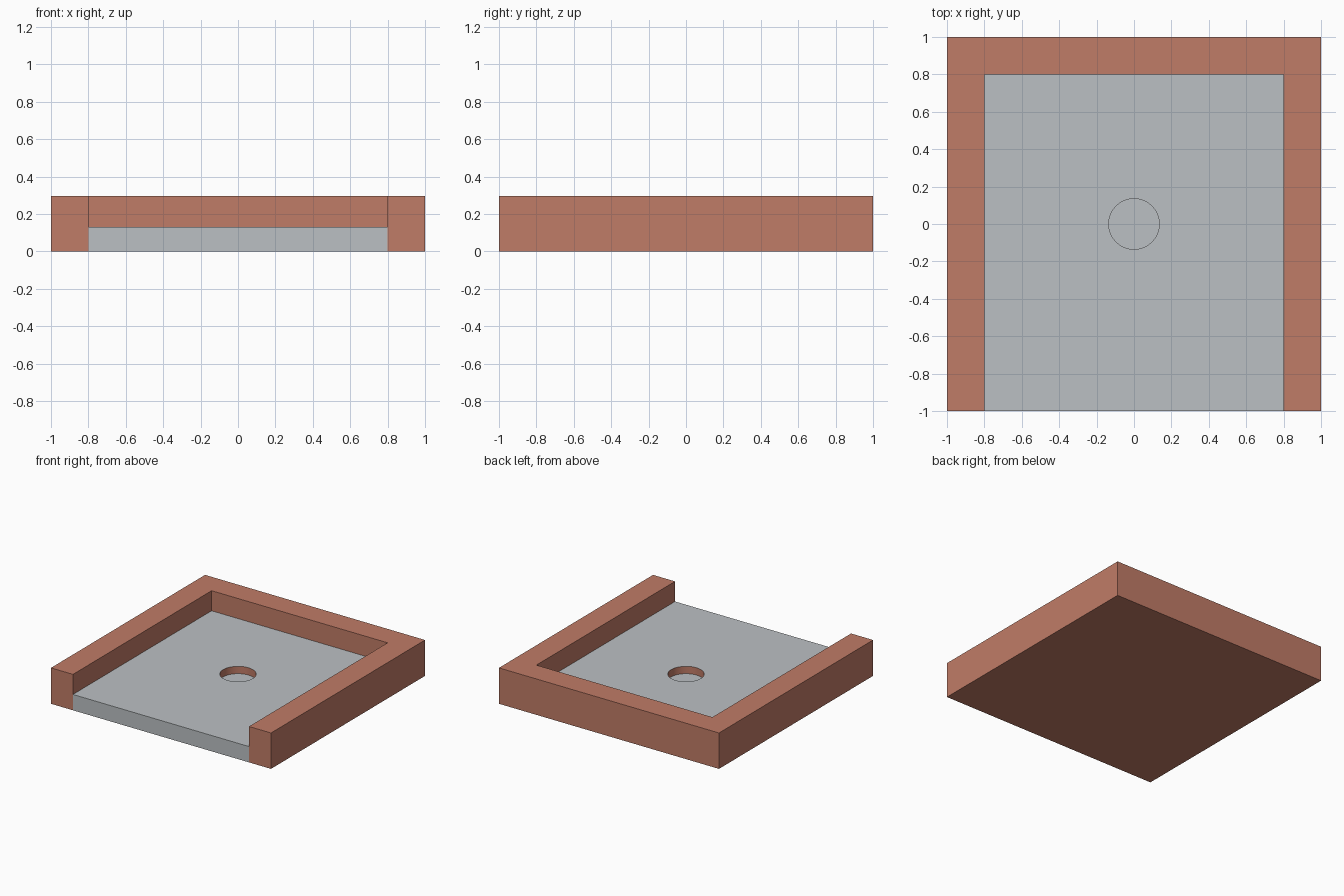
import bpy, bmesh

if "Cube" in bpy.data.objects:
    bpy.data.objects.remove(bpy.data.objects["Cube"])

H, FLOOR, WELL = 0.295, 0.13, 0.07    # wall top, floor top, bottom of round well
INNER, RADIUS = 0.8, 0.135


def material(name, colour):
    m = bpy.data.materials.new(name)
    m.diffuse_color = colour
    m.use_nodes = True
    m.node_tree.nodes["Principled BSDF"].inputs["Base Color"].default_value = m.diffuse_color
    return m


def box(name, lo, hi):
    bpy.ops.mesh.primitive_cube_add(size=1, location=[(a + b) / 2 for a, b in zip(lo, hi)])
    ob = bpy.context.object
    ob.name = name
    ob.scale = [b - a for a, b in zip(lo, hi)]
    bpy.ops.object.transform_apply(location=True, rotation=False, scale=True)
    return ob


def cut(target, cutter):
    mod = target.modifiers.new("cut", 'BOOLEAN')
    mod.operation, mod.solver, mod.object = 'DIFFERENCE', 'EXACT', cutter
    bpy.context.view_layer.objects.active = target
    bpy.ops.object.modifier_apply(modifier=mod.name)
    bpy.data.objects.remove(cutter)


# Solid tray block
tray = box("open_front_tray", (-1, -1, 0), (1, 1, H))

# Recess, open at the front
cut(tray, box("recess_cutter", (-INNER, -1.2, FLOOR), (INNER, INNER, 1)))

# Shallow round well in the floor
bpy.ops.mesh.primitive_cylinder_add(vertices=64, radius=RADIUS, depth=1,
                                    location=(0, 0, WELL + 0.5))
cut(tray, bpy.context.object)

# Clay walls and underside, grey floor
tray.data.materials.clear()
tray.data.materials.append(material("clay", (0.53, 0.2, 0.135, 1)))
tray.data.materials.append(material("grey", (0.5, 0.53, 0.55, 1)))

bm = bmesh.new()
bm.from_mesh(tray.data)

# Split the front face at the wall ends so the floor edge can be grey
for x in (-INNER, INNER):
    front = [f for f in bm.faces if f.normal.y < -0.9 and f.calc_center_median().y < -0.99]
    geom = set(front)
    for f in front:
        geom.update(f.edges, f.verts)
    bmesh.ops.bisect_plane(bm, geom=list(geom), dist=1e-5,
                           plane_co=(x, 0, 0), plane_no=(1, 0, 0))

bm.normal_update()
for f in bm.faces:
    c = f.calc_center_bounds()
    floor = f.normal.z > 0.9 and c.z < FLOOR + 0.01
    floor_edge = f.normal.y < -0.9 and c.y < -0.99 and abs(c.x) < INNER - 0.01
    f.material_index = 1 if floor or floor_edge else 0
bm.to_mesh(tray.data)
bm.free()

# Smooth well side, sharp edges elsewhere
bpy.ops.object.select_all(action='DESELECT')
tray.select_set(True)
bpy.context.view_layer.objects.active = tray
bpy.ops.object.shade_smooth_by_angle()
